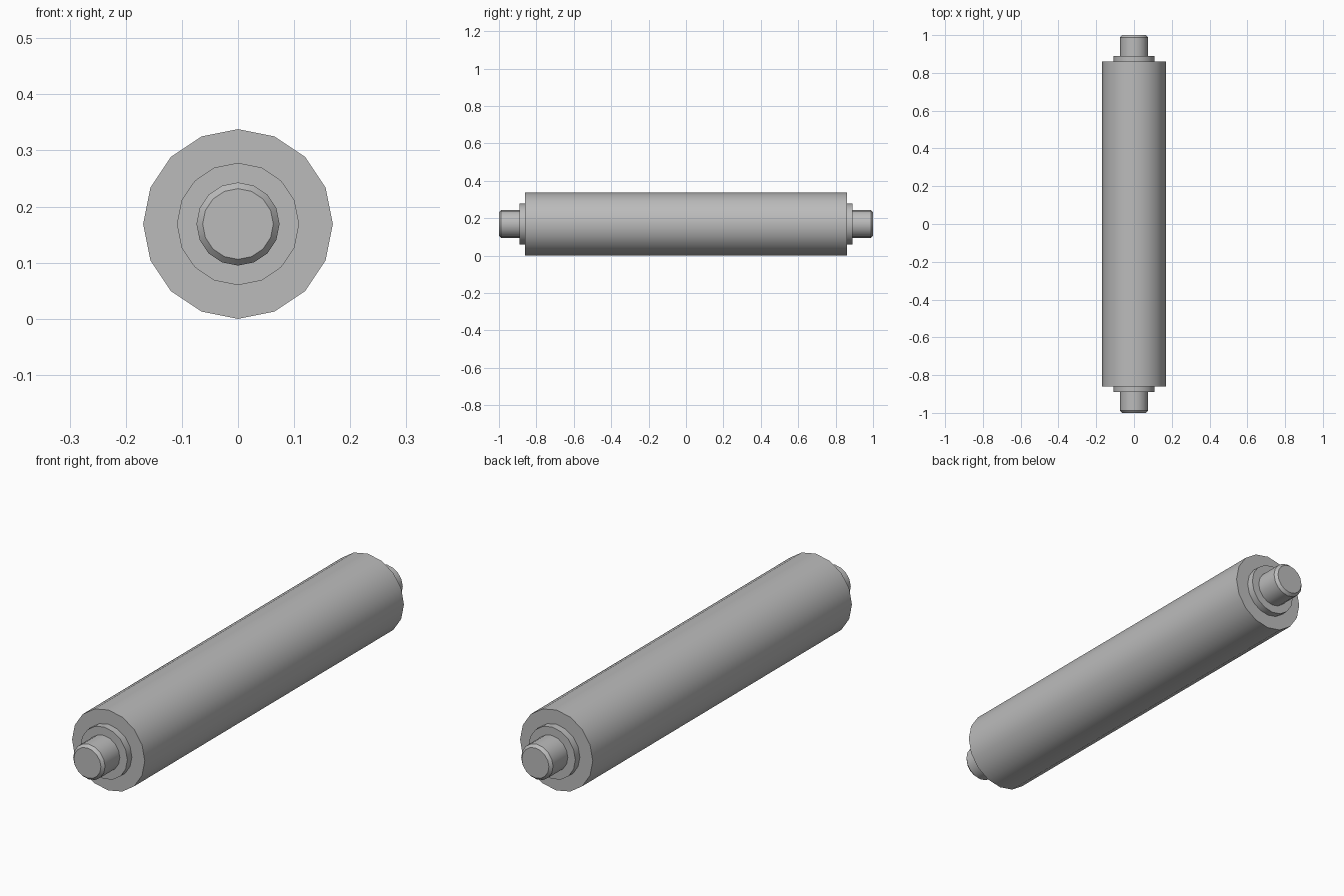
import bpy
import bmesh
from math import cos, sin, radians, tau

SIDES = 16
AXIS_Z = 0.169

cube = bpy.data.objects.get("Cube")
if cube:
    bpy.data.objects.remove(cube)

steel = bpy.data.materials.new("grey steel")
steel.use_nodes = True
grey = (0.5, 0.5, 0.5, 1)
steel.diffuse_color = grey
steel.node_tree.nodes["Principled BSDF"].inputs["Base Color"].default_value = grey


def turned_part(name, profile):
    """Turn (radius, y) points about the long axis and cap both ends."""
    bm = bmesh.new()
    rings = []
    for r, y in profile:
        angles = [tau * i / SIDES for i in range(SIDES)]
        rings.append([bm.verts.new((r * sin(a), y, r * cos(a))) for a in angles])
    for a, b in zip(rings, rings[1:]):
        for i in range(SIDES):
            j = (i + 1) % SIDES
            bm.faces.new((a[i], a[j], b[j], b[i]))
    bm.faces.new(rings[0])
    bm.faces.new(rings[-1])
    bmesh.ops.recalc_face_normals(bm, faces=bm.faces)
    mesh = bpy.data.meshes.new(name)
    bm.to_mesh(mesh)
    bm.free()
    mesh.materials.append(steel)
    obj = bpy.data.objects.new(name, mesh)
    obj.location.z = AXIS_Z
    bpy.context.collection.objects.link(obj)
    bpy.ops.object.select_all(action="DESELECT")
    obj.select_set(True)
    bpy.context.view_layer.objects.active = obj
    bpy.ops.object.shade_smooth_by_angle(angle=radians(30))
    return obj


# Main roller body
turned_part("roller_body", [(0.169, -0.86), (0.169, 0.86)])

# Stepped collar and chamfered journal at each end
for end, s in (("front", -1), ("back", 1)):
    turned_part(end + "_collar", [(0.109, s * 0.86), (0.109, s * 0.89)])
    turned_part(end + "_journal", [(0.074, s * 0.89), (0.074, s * 0.988), (0.063, s)])
